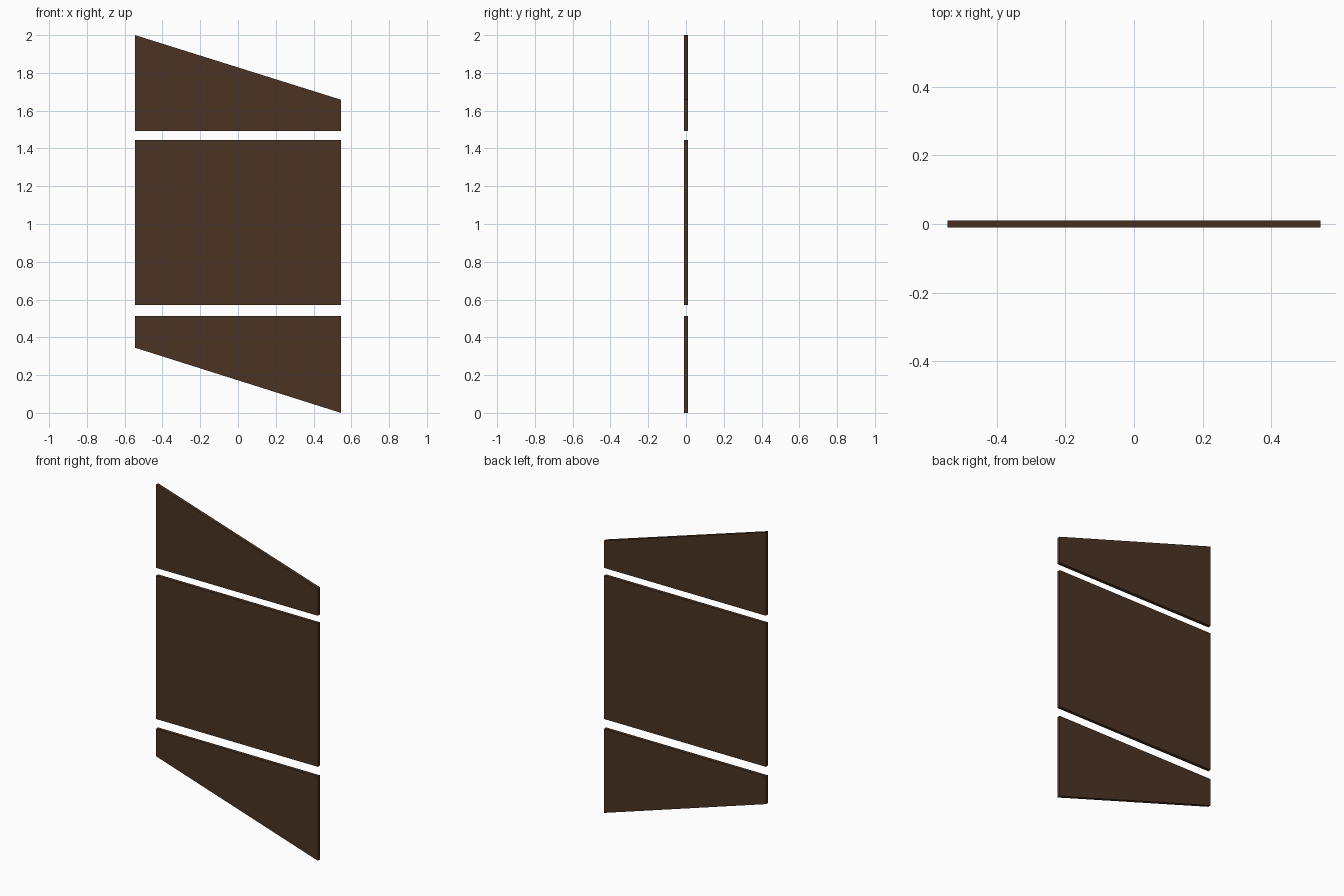
import bpy, bmesh

if "Cube" in bpy.data.objects:
    bpy.data.objects.remove(bpy.data.objects["Cube"])

HALF_W, HALF_T = 0.545, 0.01

wood = bpy.data.materials.new("dark_brown_wood")
wood.diffuse_color = (0.07, 0.034, 0.017, 1)
wood.use_nodes = True
wood.node_tree.nodes["Principled BSDF"].inputs["Base Color"].default_value = wood.diffuse_color


def panel(name, left, right):
    """Thin upright board; left and right are (bottom z, top z) of each side."""
    bm = bmesh.new()
    outline = [(-HALF_W, left[0]), (HALF_W, right[0]),
               (HALF_W, right[1]), (-HALF_W, left[1])]
    face = bm.faces.new([bm.verts.new((x, -HALF_T, z)) for x, z in outline])
    ext = bmesh.ops.extrude_face_region(bm, geom=[face])
    verts = [g for g in ext["geom"] if isinstance(g, bmesh.types.BMVert)]
    bmesh.ops.translate(bm, verts=verts, vec=(0, 2 * HALF_T, 0))
    bmesh.ops.recalc_face_normals(bm, faces=bm.faces)
    mesh = bpy.data.meshes.new(name)
    bm.to_mesh(mesh)
    bm.free()
    mesh.materials.append(wood)
    bpy.context.collection.objects.link(bpy.data.objects.new(name, mesh))


# Three stacked boards, the outer two with sloping ends
panel("top_panel", (1.492, 2.0), (1.492, 1.658))
panel("middle_panel", (0.572, 1.445), (0.572, 1.445))
panel("bottom_panel", (0.345, 0.513), (0.0, 0.513))
